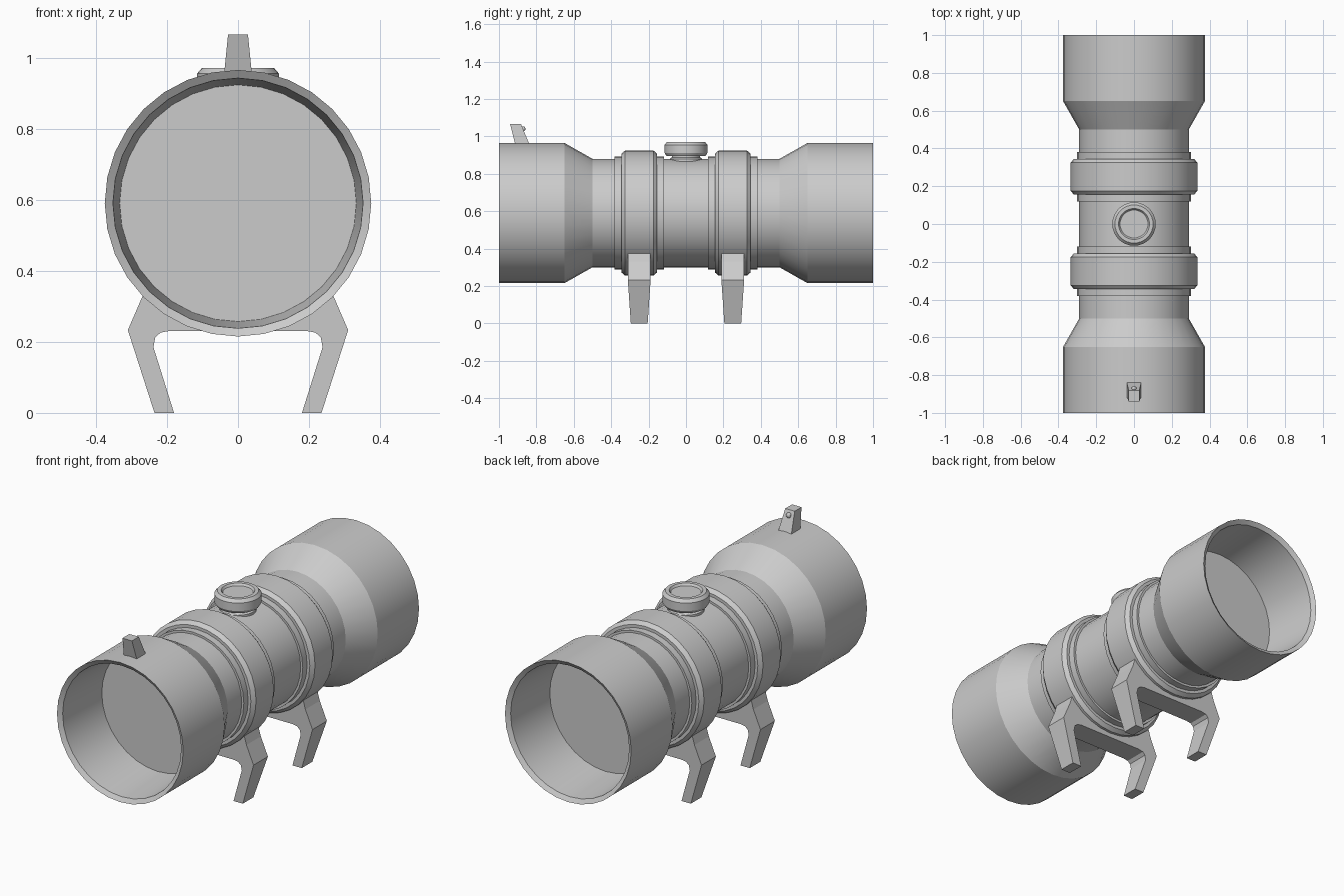
import bpy, bmesh, math
from mathutils import Matrix

if "Cube" in bpy.data.objects:
    bpy.data.objects.remove(bpy.data.objects["Cube"])

AXIS_Z = 0.59


def finish(bm, name, smooth=True):
    bmesh.ops.recalc_face_normals(bm, faces=bm.faces)
    mesh = bpy.data.meshes.new(name)
    bm.to_mesh(mesh)
    bm.free()
    ob = bpy.data.objects.new(name, mesh)
    bpy.context.collection.objects.link(ob)
    if smooth:
        bpy.ops.object.select_all(action='DESELECT')
        ob.select_set(True)
        bpy.context.view_layer.objects.active = ob
        bpy.ops.object.shade_smooth_by_angle(angle=math.radians(20))
    return ob


def lathe(name, profile, along_y=True, closed=False, steps=32):
    """Revolve (radius, height) points about z, optionally laid along y."""
    bm = bmesh.new()
    vs = [bm.verts.new((r, 0, h)) for r, h in profile]
    es = [bm.edges.new(p) for p in zip(vs, vs[1:])]
    if closed:
        es.append(bm.edges.new((vs[-1], vs[0])))
    bmesh.ops.spin(bm, geom=vs + es, cent=(0, 0, 0), axis=(0, 0, 1),
                   angle=math.tau, steps=steps)
    bmesh.ops.remove_doubles(bm, verts=bm.verts, dist=1e-4)
    if along_y:
        m = Matrix.Translation((0, 0, AXIS_Z)) @ Matrix.Rotation(-math.pi / 2, 4, 'X')
        bmesh.ops.transform(bm, matrix=m, verts=bm.verts)
    return finish(bm, name)


def loft(name, loops):
    """Join two matching outlines into a solid."""
    bm = bmesh.new()
    a, b = [[bm.verts.new(p) for p in loop] for loop in loops]
    bm.faces.new(a)
    bm.faces.new(b[::-1])
    for i in range(len(a)):
        j = (i + 1) % len(a)
        bm.faces.new((a[i], b[i], b[j], a[j]))
    return finish(bm, name, False)


# Main tube with flared, recessed ends
half = [(0, -0.68), (0.333, -0.68), (0.352, -0.985), (0.375, -1.0),
        (0.375, -0.65), (0.29, -0.5)]
lathe("tube", half + [(r, -y) for r, y in reversed(half)])

# Clamp rings, each with a stepped collar, and a pair of legs
right = [(0.255, 0.375), (0.268, 0.33), (0.31, 0.233), (0.235, 0), (0.18, 0),
         (0.238, 0.185), (0.233, 0.212), (0.218, 0.226), (0.19, 0.231)]
arc = [(0.326 * math.sin(a), AXIS_Z - 0.326 * math.cos(a))
       for a in [math.radians(d) for d in range(-45, 46, 9)]]
outline = right + [(-x, z) for x, z in reversed(right)] + arc
for label, cy in (("front", -0.25), ("rear", 0.25)):
    lathe(label + "_collar", [(0.28, cy - 0.132), (0.302, cy - 0.132),
                              (0.302, cy + 0.132), (0.28, cy + 0.132)], closed=True)
    lathe(label + "_clamp_ring", [(0.285, cy - 0.095), (0.318, cy - 0.095),
                                  (0.335, cy - 0.075), (0.335, cy + 0.075),
                                  (0.318, cy + 0.095), (0.285, cy + 0.095)], closed=True)
    loft(label + "_legs", [[(x, cy + s * (0.045 + 0.016 * min(1, z / 0.233)), z)
                            for x, z in outline] for s in (-1, 1)])

# Adjustment knob with recessed cap
lathe("knob", [(0, 0.85), (0.09, 0.85), (0.09, 0.878), (0.076, 0.888),
               (0.076, 0.896), (0.105, 0.896), (0.115, 0.912), (0.115, 0.955),
               (0.101, 0.971), (0.082, 0.971), (0.074, 0.96), (0, 0.96)], along_y=False)

# Leaning sight post with a small bead on its rear face
base = [(-0.04, -0.91, 0.945), (0.04, -0.91, 0.945), (0.04, -0.832, 0.945), (-0.04, -0.832, 0.945)]
top = [(-0.028, -0.94, 1.065), (0.028, -0.94, 1.065), (0.028, -0.882, 1.065), (-0.028, -0.882, 1.065)]
loft("sight_post", [base, top])
bm = bmesh.new()
bmesh.ops.create_uvsphere(bm, u_segments=12, v_segments=8, radius=0.014,
                          matrix=Matrix.Translation((0, -0.872, 1.04)))
finish(bm, "sight_bead")
